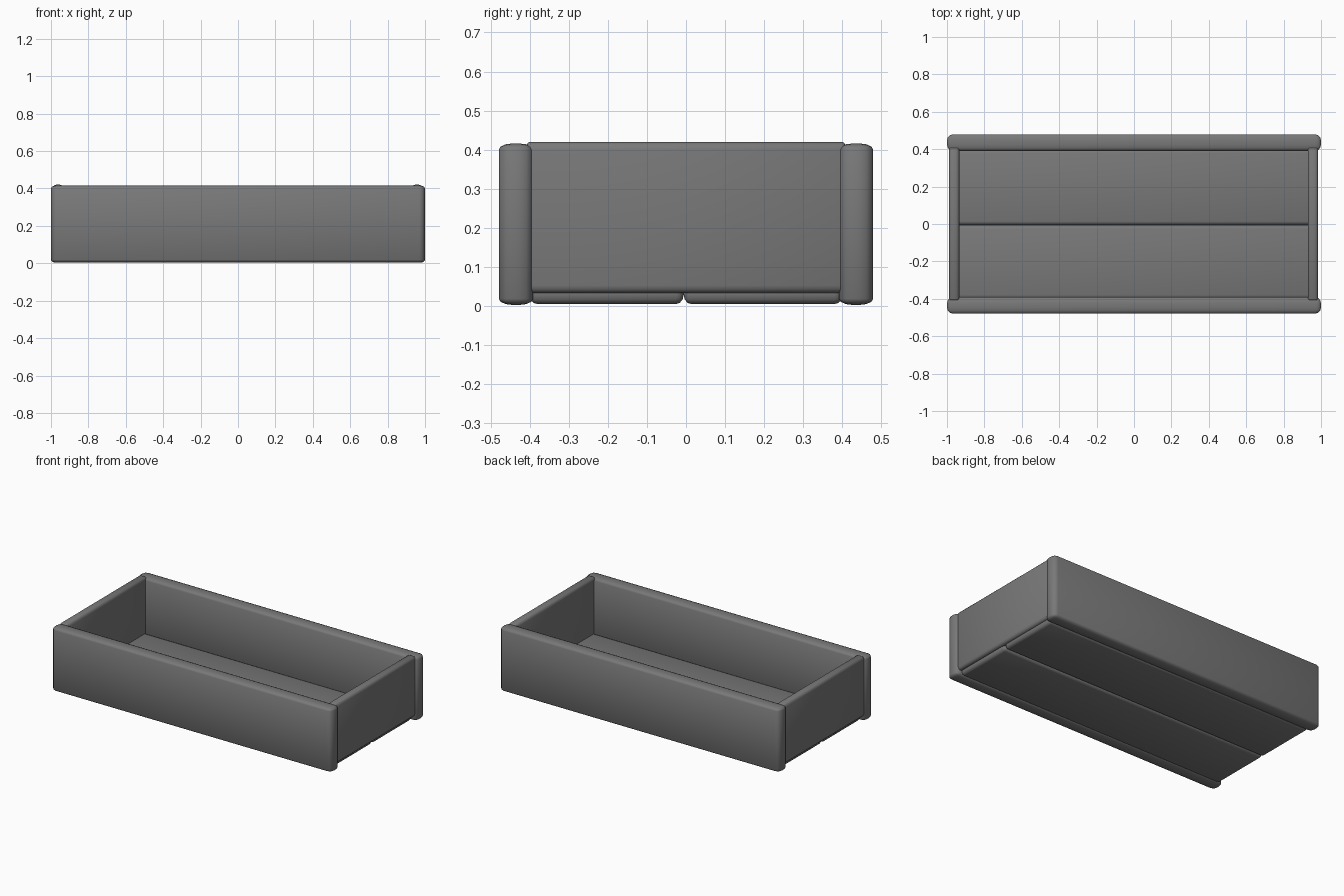
import bpy
import bmesh
import math
from mathutils import Vector

cube = bpy.data.objects.get("Cube")
if cube:
    bpy.data.objects.remove(cube, do_unlink=True)

# Single painted-timber colour
grey = bpy.data.materials.new("dark_grey")
grey.use_nodes = True
colour = (0.19, 0.19, 0.19, 1)
grey.diffuse_color = colour
grey.node_tree.nodes["Principled BSDF"].inputs["Base Color"].default_value = colour


def plank(name, low, high, round_size):
    """Board with rounded edges; round_size is the edge radius along x, y and z."""
    low, high, radius = Vector(low), Vector(high), Vector(round_size)
    size = high - low
    bm = bmesh.new()
    bmesh.ops.create_cube(bm, size=1)
    # Bevel in units of the radius, so each axis gets its own rounding
    for v in bm.verts:
        v.co = Vector(v.co[i] * size[i] / radius[i] for i in range(3))
    bmesh.ops.bevel(bm, geom=bm.edges[:], offset=1, segments=3,
                    profile=0.5, affect='EDGES', clamp_overlap=True)
    centre = (low + high) / 2
    for v in bm.verts:
        v.co = Vector(v.co[i] * radius[i] + centre[i] for i in range(3))
    mesh = bpy.data.meshes.new(name)
    bm.to_mesh(mesh)
    bm.free()
    mesh.materials.append(grey)
    obj = bpy.data.objects.new(name, mesh)
    bpy.context.collection.objects.link(obj)
    bpy.ops.object.select_all(action='DESELECT')
    obj.select_set(True)
    bpy.context.view_layer.objects.active = obj
    bpy.ops.object.shade_smooth_by_angle(angle=math.radians(50))
    return obj


# Long side boards
for name, y in (("front_board", -0.435), ("back_board", 0.435)):
    plank(name, (-1, y - 0.044, 0.003), (1, y + 0.044, 0.416), (0.03, 0.035, 0.016))

# Short end boards, held between the long ones
for name, x in (("right_end_board", -0.962), ("left_end_board", 0.957)):
    plank(name, (x - 0.028, -0.41, 0.033), (x + 0.028, 0.41, 0.42), (0.018, 0.01, 0.02))

# Two floor boards with a narrow groove between them
for name, y0, y1 in (("front_floor_board", -0.4, -0.006), ("back_floor_board", -0.006, 0.4)):
    plank(name, (-0.97, y0, 0.005), (0.965, y1, 0.06), (0.02, 0.02, 0.024))
